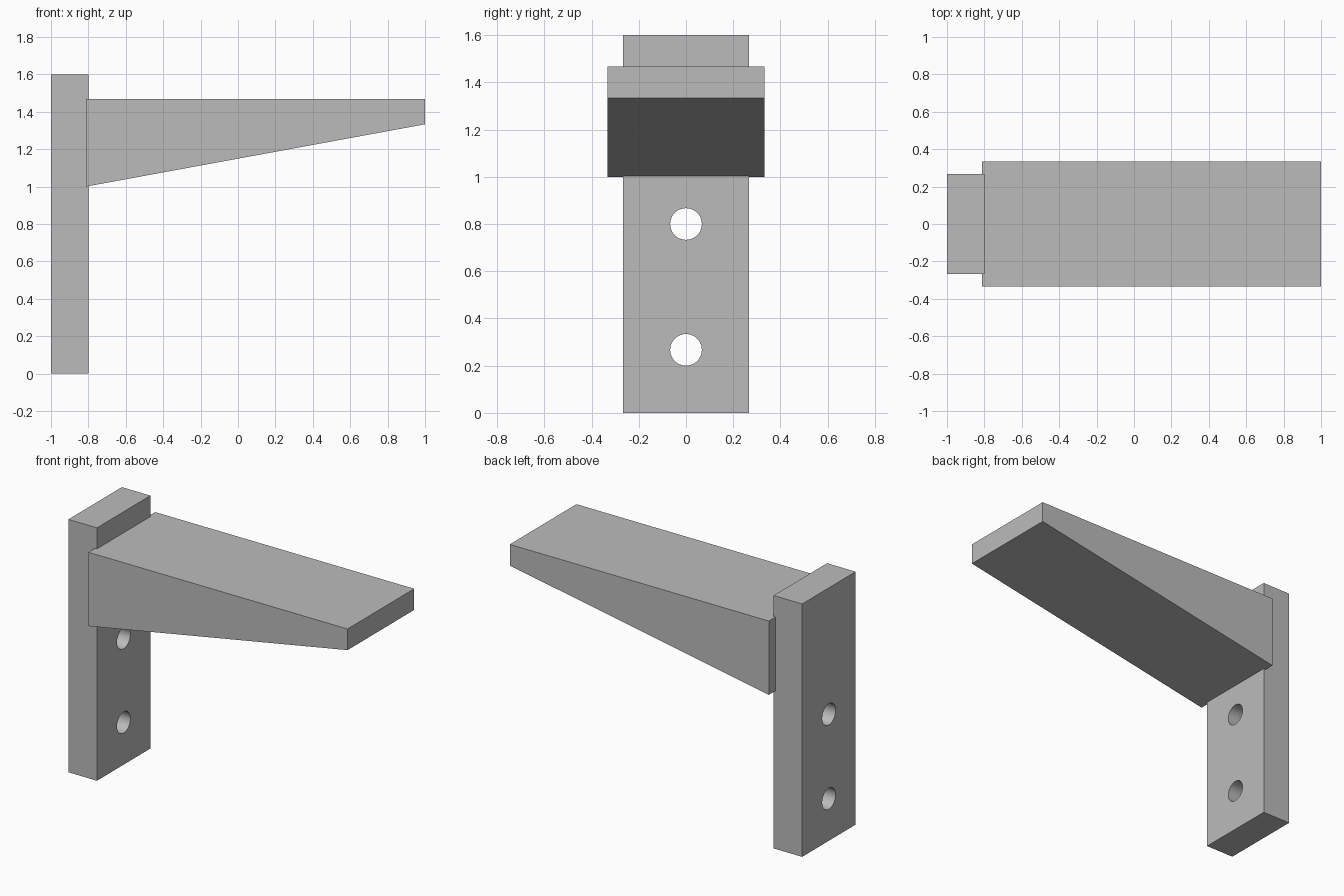
import bpy
from math import pi, radians

cube = bpy.data.objects.get("Cube")
if cube:
    bpy.data.objects.remove(cube, do_unlink=True)

# Single grey material
grey = bpy.data.materials.new("plain grey")
grey.use_nodes = True
colour = (0.5, 0.5, 0.5, 1)
grey.diffuse_color = colour
grey.node_tree.nodes["Principled BSDF"].inputs["Base Color"].default_value = colour


def extrude_profile(name, profile, half_width):
    """Extrude an (x, z) outline symmetrically along y."""
    n = len(profile)
    verts = [(x, y, z) for y in (-half_width, half_width) for x, z in profile]
    faces = [tuple(range(n)), tuple(reversed(range(n, 2 * n)))]
    faces += [(i, i + n, (i + 1) % n + n, (i + 1) % n) for i in range(n)]
    mesh = bpy.data.meshes.new(name)
    mesh.from_pydata(verts, [], faces)
    mesh.materials.append(grey)
    obj = bpy.data.objects.new(name, mesh)
    bpy.context.collection.objects.link(obj)
    return obj


def drill(target, z, radius):
    """Cut a round hole along x through the target."""
    bpy.ops.mesh.primitive_cylinder_add(
        vertices=48, radius=radius, depth=0.6,
        location=(-0.9, 0, z), rotation=(0, pi / 2, 0))
    cutter = bpy.context.object
    cutter.name = "hole_cutter"
    cutter.hide_render = True
    cutter.data.materials.append(grey)
    mod = target.modifiers.new("screw hole", 'BOOLEAN')
    mod.operation = 'DIFFERENCE'
    mod.solver = 'EXACT'
    mod.object = cutter
    bpy.context.view_layer.objects.active = target
    bpy.ops.object.modifier_apply(modifier=mod.name)
    bpy.data.objects.remove(cutter, do_unlink=True)


# Upright mounting plate with two screw holes
plate = extrude_profile(
    "mounting_plate", [(-1, 0), (-0.8, 0), (-0.8, 1.6), (-1, 1.6)], 0.267)
for hole_z in (0.267, 0.8):
    drill(plate, hole_z, 0.067)

# Tapered shelf arm, slightly let into the plate
extrude_profile(
    "support_arm",
    [(-0.813, 1.0), (1, 1.333), (1, 1.467), (-0.813, 1.467)], 0.333)

# Round hole walls stay smooth, plate edges stay sharp
bpy.ops.object.select_all(action='DESELECT')
plate.select_set(True)
bpy.context.view_layer.objects.active = plate
bpy.ops.object.shade_smooth_by_angle(angle=radians(30))
